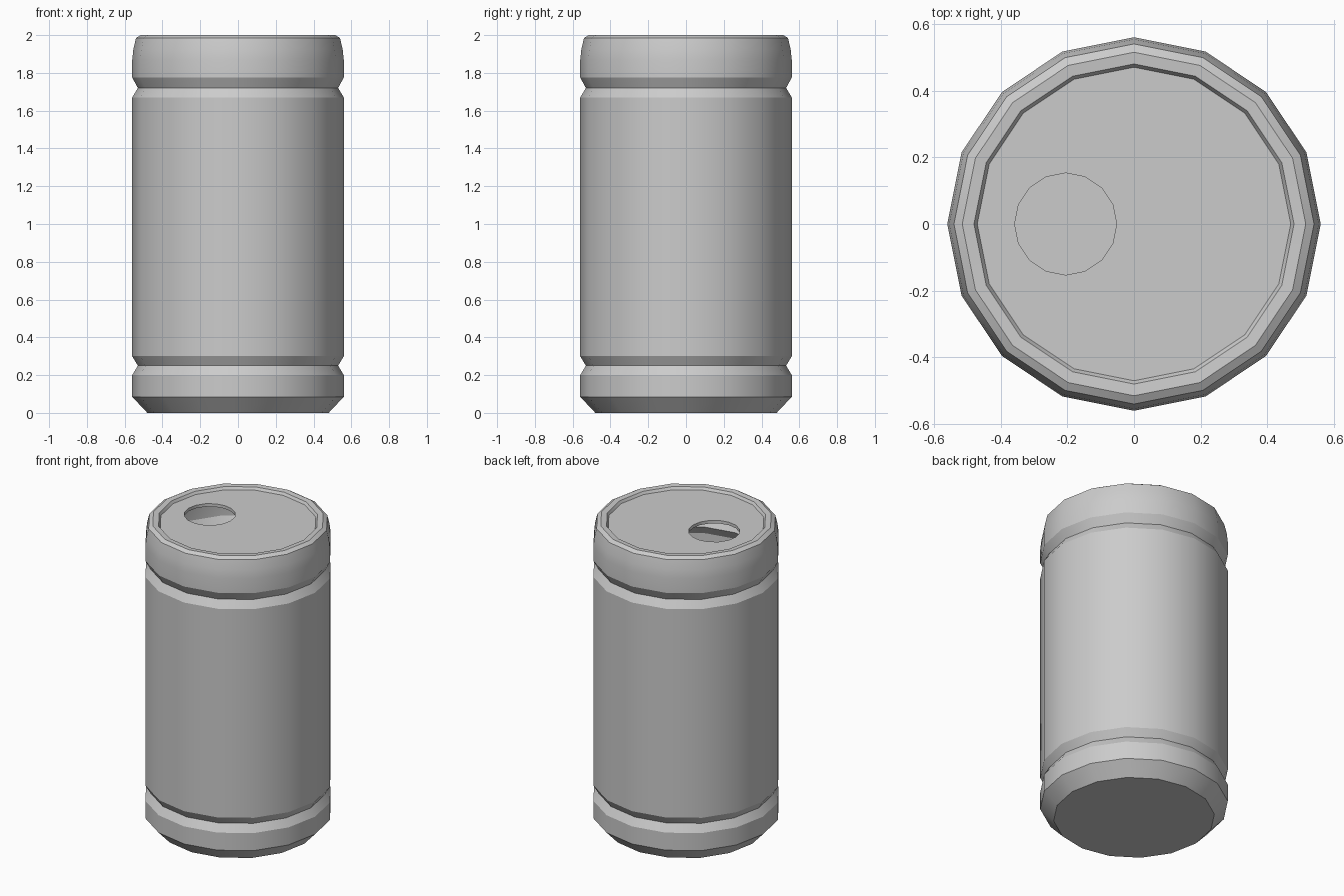
import bpy, bmesh
from math import cos, sin, pi, radians

if "Cube" in bpy.data.objects:
    bpy.data.objects.remove(bpy.data.objects["Cube"])

SIDES = 16

def ring(bm, r, z, cx=0.0):
    return [bm.verts.new((cx + r * cos(2 * pi * i / SIDES), r * sin(2 * pi * i / SIDES), z))
            for i in range(SIDES)]

def bridge(bm, a, b):
    for i in range(SIDES):
        j = (i + 1) % SIDES
        bm.faces.new((a[i], a[j], b[j], b[i]))

# Can profile (radius, height): base, lower groove, wall, upper groove, shoulder, rim
profile = [(0.48, 0), (0.56, 0.085), (0.56, 0.20), (0.53, 0.25), (0.56, 0.30),
           (0.56, 1.67), (0.53, 1.72), (0.56, 1.775), (0.56, 1.87), (0.554, 1.925),
           (0.54, 1.985), (0.515, 2.0), (0.48, 1.997), (0.47, 1.98)]

bm = bmesh.new()
rings = [ring(bm, r, z) for r, z in profile]
for a, b in zip(rings, rings[1:]):
    bridge(bm, a, b)
bm.faces.new(rings[0][::-1])

# Lid with an off-centre drinking hole
bridge(bm, rings[-1], ring(bm, 0.153, 1.98, -0.205))

mesh = bpy.data.meshes.new("can_body")
bm.to_mesh(mesh)
bm.free()
can = bpy.data.objects.new("can_body", mesh)
bpy.context.collection.objects.link(can)

# Thin sheet thickness, inwards
shell = can.modifiers.new("shell", 'SOLIDIFY')
shell.thickness = 0.02
shell.offset = -1

bpy.context.view_layer.objects.active = can
can.select_set(True)
bpy.ops.object.modifier_apply(modifier="shell")
bpy.ops.object.shade_smooth_by_angle(angle=radians(25))
